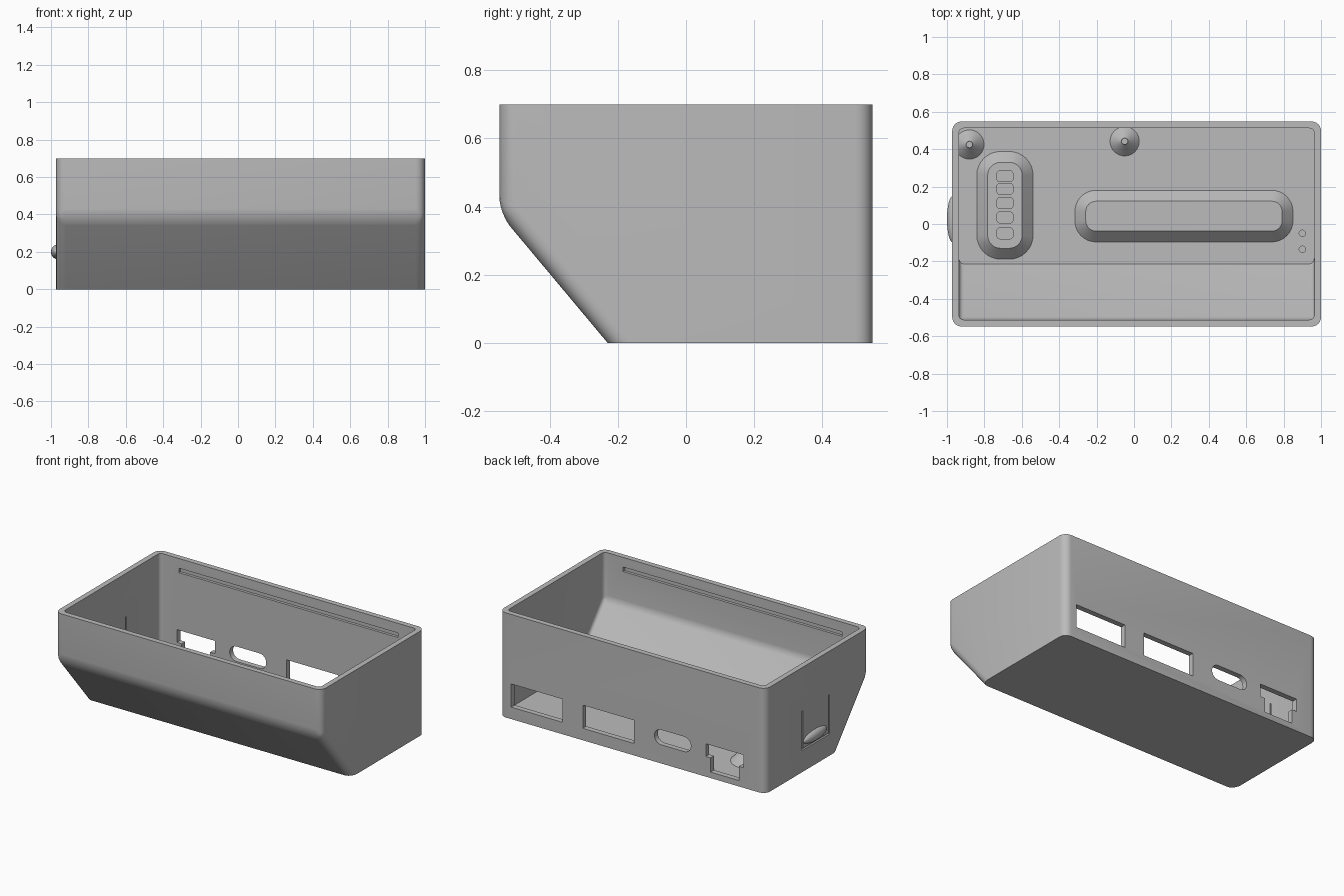
import bpy, bmesh, math
from mathutils import Matrix, Vector

if "Cube" in bpy.data.objects:
    bpy.data.objects.remove(bpy.data.objects["Cube"], do_unlink=True)

grey = bpy.data.materials.new("plain grey")
grey.use_nodes = True
grey.diffuse_color = (0.5, 0.5, 0.5, 1)
grey.node_tree.nodes["Principled BSDF"].inputs["Base Color"].default_value = (0.5, 0.5, 0.5, 1)

CX = 0.014      # middle of the case in x
FLOOR = 0.036   # floor thickness
WALL = 0.036


def finish(name, bm):
    bmesh.ops.recalc_face_normals(bm, faces=bm.faces)
    mesh = bpy.data.meshes.new(name)
    bm.to_mesh(mesh)
    bm.free()
    mesh.materials.append(grey)
    ob = bpy.data.objects.new(name, mesh)
    bpy.context.collection.objects.link(ob)
    return ob


def select(ob):
    bpy.ops.object.select_all(action='DESELECT')
    ob.select_set(True)
    bpy.context.view_layer.objects.active = ob


def smooth(ob, angle=35):
    select(ob)
    bpy.ops.object.shade_smooth_by_angle(angle=math.radians(angle))


def cut(ob, cutters):
    select(ob)
    for c in cutters:
        mod = ob.modifiers.new("cut", 'BOOLEAN')
        mod.operation, mod.solver, mod.object = 'DIFFERENCE', 'EXACT', c
        bpy.ops.object.modifier_apply(modifier=mod.name)
        bpy.data.objects.remove(c, do_unlink=True)


def extrude_profile(name, profile, x0, x1, radius):
    """Side profile (y, z) swept along x, with rounded upright edges."""
    bm = bmesh.new()
    face = bm.faces.new([bm.verts.new((x0, y, z)) for y, z in profile])
    swept = bmesh.ops.extrude_face_region(bm, geom=[face])
    verts = [v for v in swept["geom"] if isinstance(v, bmesh.types.BMVert)]
    bmesh.ops.translate(bm, verts=verts, vec=(x1 - x0, 0, 0))
    ztop, zbot = max(p[1] for p in profile), min(p[1] for p in profile)
    upright = [e for e in bm.edges
               if abs(e.verts[0].co.z - e.verts[1].co.z) > 0.01
               or all(zbot + 0.01 < v.co.z < ztop - 0.01 for v in e.verts)]
    bmesh.ops.bevel(bm, geom=upright, offset=radius, segments=6,
                    profile=0.5, affect='EDGES')
    return finish(name, bm)


def box(name, x0, x1, y0, y1, z0, z1):
    bm = bmesh.new()
    bmesh.ops.create_cube(bm, size=1)
    bmesh.ops.scale(bm, vec=(x1 - x0, y1 - y0, z1 - z0), verts=bm.verts)
    bmesh.ops.translate(bm, vec=((x0 + x1) / 2, (y0 + y1) / 2, (z0 + z1) / 2), verts=bm.verts)
    return finish(name, bm)


def rounded_rect(w, h, r, steps=8):
    pts = []
    for k, (sx, sy) in enumerate([(1, 1), (-1, 1), (-1, -1), (1, -1)]):
        for i in range(steps + 1):
            a = math.pi / 2 * (k + i / steps)
            pts.append((sx * (w / 2 - r) + r * math.cos(a),
                        sy * (h / 2 - r) + r * math.sin(a)))
    return pts


def rounded_block(name, centre, w, h, r, depth, inset=0.0, turn=None):
    """Rounded rectangle raised by depth, with its top drawn in by inset."""
    bm = bmesh.new()
    lower = [bm.verts.new((x, y, 0)) for x, y in rounded_rect(w, h, r)]
    upper = [bm.verts.new((x, y, depth))
             for x, y in rounded_rect(w - 2 * inset, h - 2 * inset, r - inset)]
    bm.faces.new(lower)
    bm.faces.new(upper)
    n = len(lower)
    for i in range(n):
        j = (i + 1) % n
        bm.faces.new((lower[i], lower[j], upper[j], upper[i]))
    if turn:
        bm.transform(turn)
    bm.transform(Matrix.Translation(Vector(centre)))
    return finish(name, bm)


def cone(name, x, y, z, r0, r1, depth):
    bm = bmesh.new()
    bmesh.ops.create_cone(bm, cap_ends=True, segments=32, radius1=r0, radius2=r1, depth=depth)
    bmesh.ops.translate(bm, vec=(x, y, z + depth / 2), verts=bm.verts)
    return finish(name, bm)


# Case shell: outer body with sloped lower front
shell = extrude_profile("case_shell", [(-0.548, 0.7), (-0.548, 0.38), (-0.23, 0),
                                       (0.548, 0), (0.548, 0.7)], -0.972, 1.0, 0.05)
# Hollow, parallel to the outside
iy = 0.548 - WALL
cutters = [extrude_profile("hollow", [(-iy, 0.8), (-iy, 0.39), (-0.213, FLOOR),
                                      (iy, FLOOR), (iy, 0.8)],
                           -0.972 + WALL, 1.0 - WALL, 0.025)]

# Port openings in the back wall
for x0, x1, z0, z1 in [(0.53, 0.91, 0.08, 0.235), (0.0, 0.38, 0.08, 0.235),
                       (-0.81, -0.53, 0.135, 0.22), (-0.775, -0.565, 0.04, 0.15)]:
    cutters.append(box("port", x0, x1, 0.47, 0.6, z0, z1))
cutters.append(rounded_block("oval_port", (-0.285, 0.6, 0.175), 0.27, 0.1, 0.049, 0.13,
                             turn=Matrix.Rotation(math.pi / 2, 4, 'X')))

# Lid grooves inside the front and back walls
for s in (-1, 1):
    ys = sorted((s * (iy - 0.02), s * (iy + 0.018)))
    cutters.append(box("groove", CX - 0.81, CX + 0.81, *ys, 0.605, 0.635))

# U-shaped slit that frees the side button tongue
for y0, y1, z0, z1 in [(0.15, 0.16, 0.15, 0.41), (-0.13, -0.12, 0.15, 0.41),
                       (-0.13, 0.16, 0.145, 0.155)]:
    cutters.append(box("slit", -1.05, -0.9, y0, y1, z0, z1))

# Small blind holes in the floor
for y in (-0.05, -0.135):
    cutters.append(cone("pin_hole", 0.9, y, 0.015, 0.017, 0.017, 0.05))
cut(shell, cutters)
smooth(shell)

# Side button
bm = bmesh.new()
bmesh.ops.create_uvsphere(bm, u_segments=32, v_segments=16, radius=1)
bm.transform(Matrix.Translation((-0.968, 0.025, 0.2)) @ Matrix.Diagonal((0.032, 0.125, 0.038, 1)))
smooth(finish("side_button", bm), 60)

# Raised long pad on the floor
base = FLOOR - 0.002
smooth(rounded_block("long_pad", (0.267, 0.042, base), 1.17, 0.28, 0.115, 0.062, 0.06))

# Raised key pad with five recesses
keypad = rounded_block("key_pad", (-0.69, 0.1, base), 0.305, 0.58, 0.13, 0.062, 0.06)
cut(keypad, [rounded_block("key_recess", (-0.69, y, base + 0.03), 0.085, 0.058, 0.015, 0.1)
             for y in (0.255, 0.188, 0.112, 0.035, -0.05)])
smooth(keypad)

# Conical screw posts
for name, x, y in (("left_post", -0.05, 0.442), ("right_post", -0.88, 0.425)):
    post = cone(name, x, y, base, 0.08, 0.018, 0.066)
    cut(post, [cone("post_hole", x, y, base + 0.02, 0.015, 0.015, 0.1)])
    smooth(post, 30)
